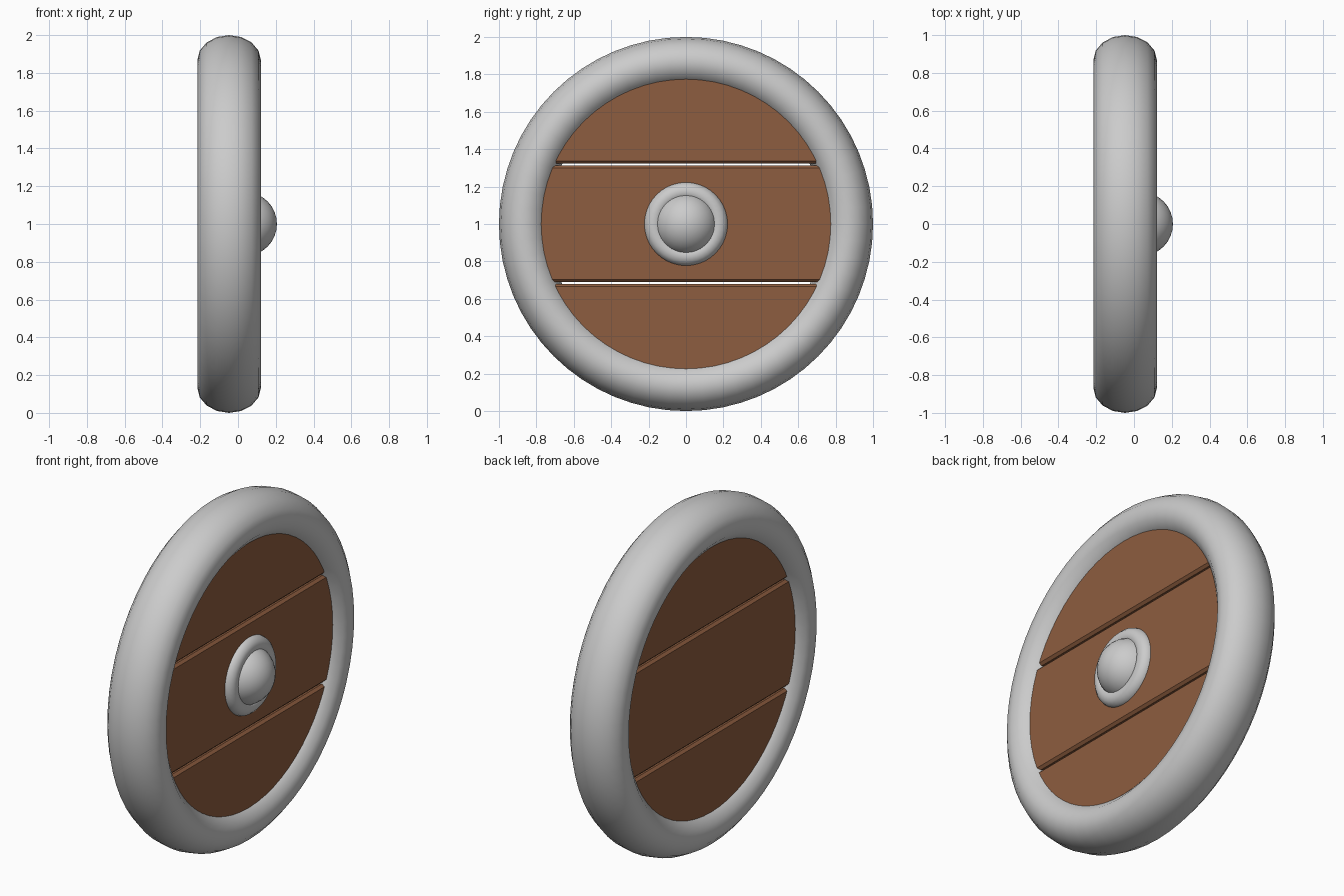
import bpy, bmesh
from math import pi, asin, cos, sin

if "Cube" in bpy.data.objects:
    bpy.data.objects.remove(bpy.data.objects["Cube"])

MID = -0.047      # x of the shield's mid plane
HALF = 0.118      # half thickness of the planks
BOARD_R = 0.85    # planks end inside the rim
BEVEL = 0.014

wood = bpy.data.materials.new("wood")
wood.diffuse_color = (0.27, 0.11, 0.05, 1)
wood.use_nodes = True
wood.node_tree.nodes["Principled BSDF"].inputs["Base Color"].default_value = wood.diffuse_color


def ring(name, x, major, radial, axial, segs, minor_segs):
    """Torus around the x axis with an elliptical section."""
    bpy.ops.mesh.primitive_torus_add(
        major_segments=segs, minor_segments=minor_segs,
        major_radius=major, minor_radius=radial,
        location=(x, 0, 1), rotation=(0, pi / 2, 0))
    ob = bpy.context.object
    ob.name = name
    ob.scale.z = axial / radial
    bpy.ops.object.transform_apply(location=False, rotation=True, scale=True)
    bpy.ops.object.shade_smooth_by_angle(angle=pi / 3)


def outline(z0, z1, n=16):
    """Slice of the board disc between two heights, as (y, z) points."""
    a0, a1 = asin(z0 / BOARD_R), asin(z1 / BOARD_R)
    arc = [a0 + (a1 - a0) * i / n for i in range(n + 1)]
    right = [(BOARD_R * cos(a), BOARD_R * sin(a)) for a in arc]
    return right + [(-y, z) for y, z in reversed(right)]


def plank(name, z0, z1):
    """Plank with chamfered long edges on both faces."""
    bm = bmesh.new()
    layers = []
    for x, inset in ((-HALF, BEVEL), (-HALF + BEVEL, 0), (HALF - BEVEL, 0), (HALF, BEVEL)):
        layers.append([bm.verts.new((MID + x, y, 1 + z))
                       for y, z in outline(z0 + inset, z1 - inset)])
    bm.faces.new(layers[0])
    bm.faces.new(layers[-1])
    for a, b in zip(layers, layers[1:]):
        for i in range(len(a)):
            j = (i + 1) % len(a)
            bm.faces.new((a[i], a[j], b[j], b[i]))
    bmesh.ops.recalc_face_normals(bm, faces=bm.faces)
    me = bpy.data.meshes.new(name)
    bm.to_mesh(me)
    bm.free()
    me.materials.append(wood)
    bpy.context.collection.objects.link(bpy.data.objects.new(name, me))


# Metal rim
ring("rim", MID, 0.868, 0.132, 0.168, 64, 16)

# Three planks with narrow gaps
plank("lower_plank", -0.81, -0.32)
plank("middle_plank", -0.311, 0.314)
plank("upper_plank", 0.323, 0.81)

# Boss on the +x face
ring("boss_ring", 0.062, 0.173, 0.052, 0.052, 40, 12)
bpy.ops.mesh.primitive_uv_sphere_add(segments=24, ring_count=16, radius=0.17,
                                     location=(0.036, 0, 1), rotation=(0, pi / 2, 0))
bpy.context.object.name = "boss_dome"
bpy.ops.object.shade_smooth_by_angle(angle=pi / 3)
